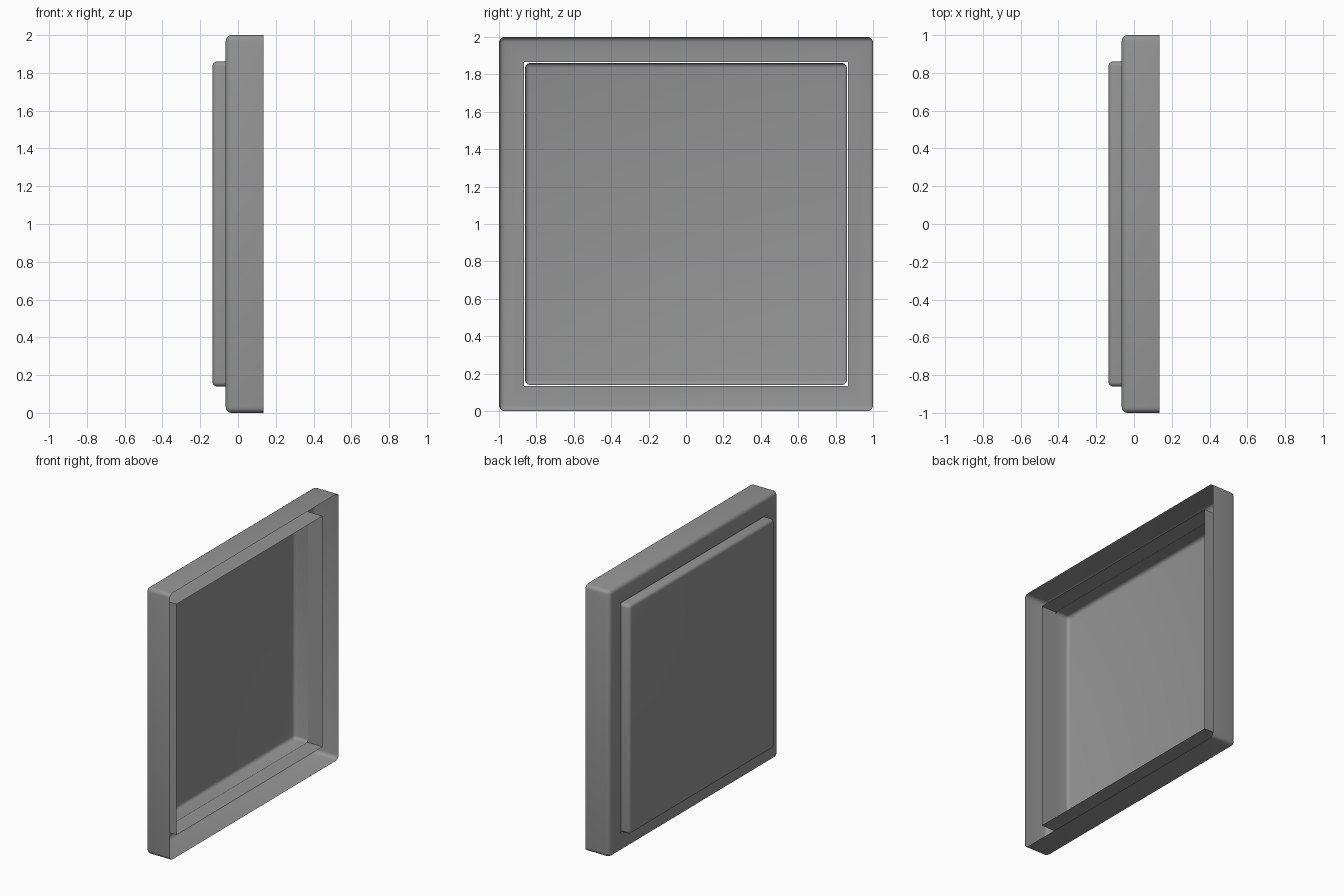
import bpy, bmesh
from mathutils import Matrix, Vector

if "Cube" in bpy.data.objects:
    bpy.data.objects.remove(bpy.data.objects["Cube"])

grey = bpy.data.materials.new("dark_grey")
grey.diffuse_color = (0.3, 0.3, 0.3, 1)
grey.use_nodes = True
grey.node_tree.nodes["Principled BSDF"].inputs["Base Color"].default_value = grey.diffuse_color


def open_box(x0, x1, half, bevel):
    """Rounded square shell, closed at x0 and open at x1."""
    bm = bmesh.new()
    mat = (Matrix.Translation(((x0 + x1) / 2, 0, 1))
           @ Matrix.Diagonal((x1 - x0, 2 * half, 2 * half, 1)))
    bmesh.ops.create_cube(bm, size=1, matrix=mat)
    bm.normal_update()
    mouth = [f for f in bm.faces if f.normal.x > 0.9]
    bmesh.ops.delete(bm, geom=mouth, context='FACES_ONLY')
    edges = [e for e in bm.edges if not e.is_boundary]
    bmesh.ops.bevel(bm, geom=edges, offset=bevel, offset_type='OFFSET',
                    segments=4, profile=0.5, affect='EDGES')
    bm.normal_update()
    return bm


def finish(bm, name):
    mesh = bpy.data.meshes.new(name)
    bm.to_mesh(mesh)
    bm.free()
    mesh.materials.append(grey)
    obj = bpy.data.objects.new(name, mesh)
    bpy.context.collection.objects.link(obj)
    bpy.ops.object.select_all(action='DESELECT')
    obj.select_set(True)
    bpy.context.view_layer.objects.active = obj
    bpy.ops.object.shade_smooth_by_angle()
    return obj


# Outer frame: shell with a square hole whose walls run forward inside it
FRAME_BEVEL = 0.03
bm = open_box(-0.065, 0.135, 1.0, FRAME_BEVEL)
back = max((f for f in bm.faces if f.normal.x < -0.99), key=lambda f: f.calc_area())
bmesh.ops.inset_region(bm, faces=[back], thickness=1.0 - FRAME_BEVEL - 0.866,
                       use_even_offset=True)
ext = bmesh.ops.extrude_discrete_faces(bm, faces=[back])
cap = ext['faces'][0]
bmesh.ops.translate(bm, verts=list(cap.verts), vec=Vector((0.162, 0, 0)))
bmesh.ops.delete(bm, geom=[cap], context='FACES_ONLY')
finish(bm, "outer_frame")

# Loose panel sitting in the hole with a thin gap
finish(open_box(-0.135, -0.02, 0.86, 0.024), "inner_panel")
